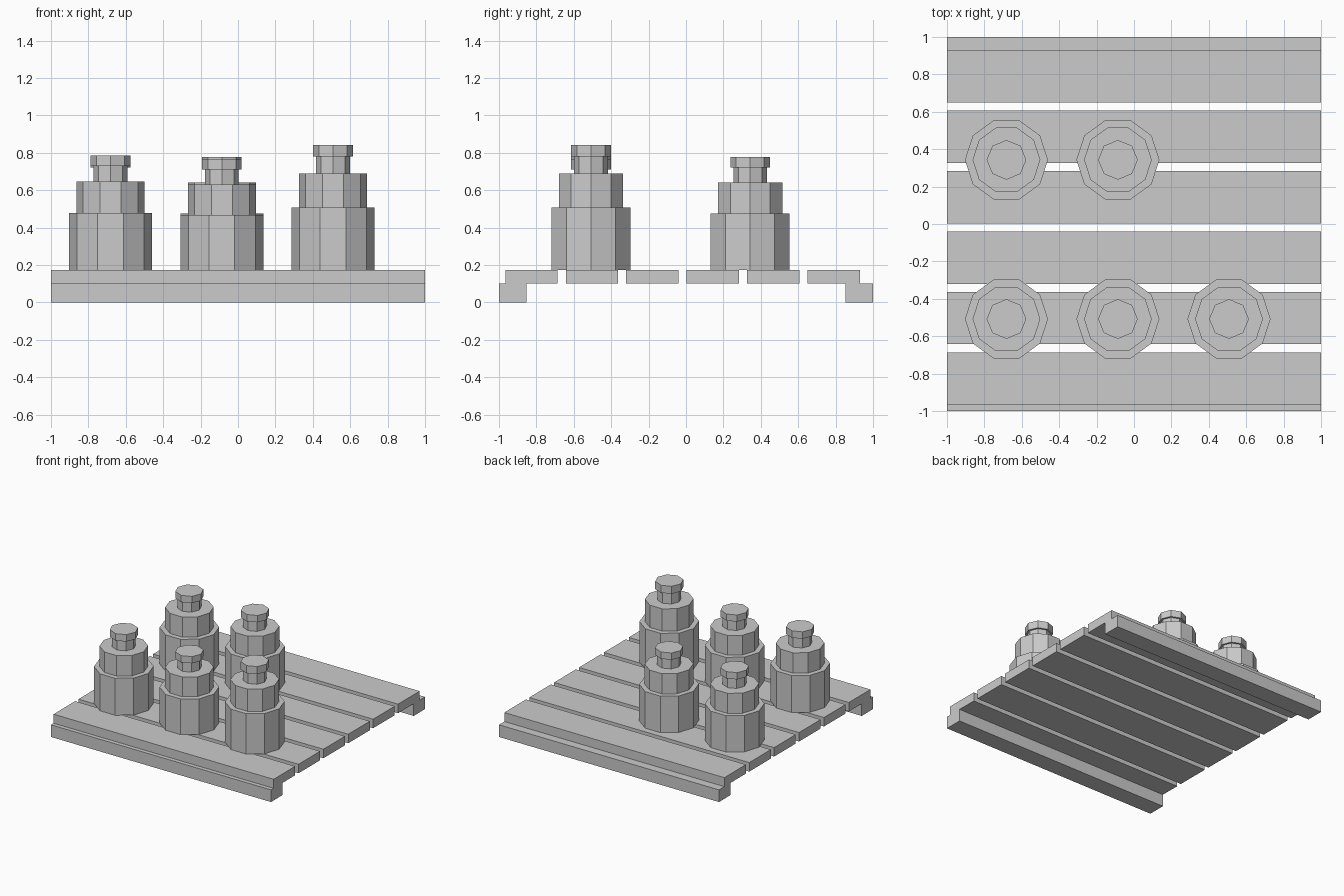
import bpy, bmesh
from math import pi
from mathutils import Matrix

if "Cube" in bpy.data.objects:
    bpy.data.objects.remove(bpy.data.objects["Cube"])


def finish(bm, name):
    bmesh.ops.recalc_face_normals(bm, faces=bm.faces)
    mesh = bpy.data.meshes.new(name)
    bm.to_mesh(mesh)
    bm.free()
    obj = bpy.data.objects.new(name, mesh)
    bpy.context.collection.objects.link(obj)
    return obj


def plank(name, y0, y1, z0, z1):
    bm = bmesh.new()
    m = (Matrix.Translation((0, (y0 + y1) / 2, (z0 + z1) / 2))
         @ Matrix.Diagonal((2, y1 - y0, z1 - z0, 1)))
    bmesh.ops.create_cube(bm, size=1, matrix=m)
    return finish(bm, name)


def prism(name, x, y, sides, radius, z0, z1):
    # a corner points along +x
    bm = bmesh.new()
    m = Matrix.Translation((x, y, (z0 + z1) / 2)) @ Matrix.Rotation(pi / 2, 4, 'Z')
    bmesh.ops.create_cone(bm, cap_ends=True, segments=sides, radius1=radius,
                          radius2=radius, depth=z1 - z0, matrix=m)
    return finish(bm, name)


BEARER_TOP, DECK = 0.10, 0.174

# Bearers under the deck
plank("bearer_front", -1.0, -0.853, 0, BEARER_TOP)
plank("bearer_back", 0.853, 1.0, 0, BEARER_TOP)

# Six deck slats
for i in range(6):
    y = -0.966 + i * 0.3232
    plank(f"slat_{i + 1}", y, y + 0.28, BEARER_TOP, DECK)

# Jars: x, y, total height above the deck
jars = [(-0.682, -0.508, 0.612), (-0.086, -0.508, 0.591), (0.508, -0.508, 0.668),
        (-0.682, 0.343, 0.602), (-0.086, 0.343, 0.604)]

# Stacked jar sections: name, sides, radius, bottom and top as share of height
sections = [("body", 10, 0.222, 0, 0.497), ("shoulder", 10, 0.181, 0.497, 0.771),
            ("neck", 8, 0.09, 0.771, 0.907), ("cap", 8, 0.106, 0.907, 1)]

for n, (x, y, h) in enumerate(jars, 1):
    for part, sides, r, a, b in sections:
        prism(f"jar_{n}_{part}", x, y, sides, r, DECK + a * h, DECK + b * h)
